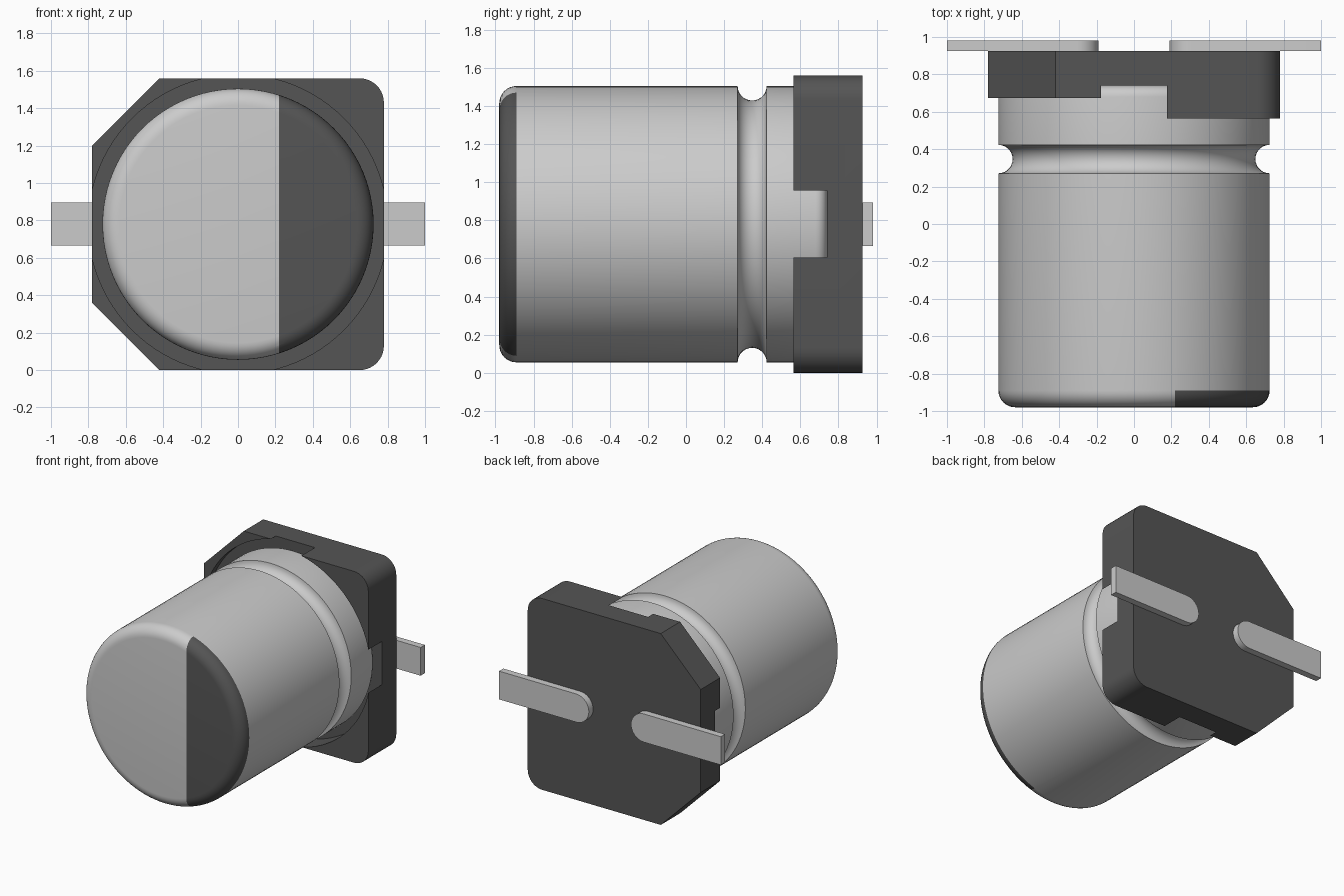
import bpy, bmesh
from math import sin, cos, pi, radians
from mathutils import Vector

if "Cube" in bpy.data.objects:
    bpy.data.objects.remove(bpy.data.objects["Cube"])

CZ = 0.78          # height of the can axis
R = 0.725          # can radius


def material(name, c):
    m = bpy.data.materials.new(name)
    m.diffuse_color = (c, c, c, 1)
    m.use_nodes = True
    m.node_tree.nodes["Principled BSDF"].inputs["Base Color"].default_value = m.diffuse_color
    return m


dark = material("dark_plastic", 0.09)
light = material("light_metal", 0.62)


def arc(cx, cy, r, a0, a1, n):
    return [(cx + r * cos(radians(a0 + (a1 - a0) * i / n)),
             cy + r * sin(radians(a0 + (a1 - a0) * i / n))) for i in range(n + 1)]


def finish(bm, name, *mats):
    bmesh.ops.recalc_face_normals(bm, faces=bm.faces)
    me = bpy.data.meshes.new(name)
    bm.to_mesh(me)
    bm.free()
    ob = bpy.data.objects.new(name, me)
    bpy.context.collection.objects.link(ob)
    for m in mats:
        me.materials.append(m)
    return ob


def smooth(ob):
    bpy.ops.object.select_all(action='DESELECT')
    ob.select_set(True)
    bpy.context.view_layer.objects.active = ob
    bpy.ops.object.shade_smooth_by_angle(angle=radians(30))


def extrude_y(name, outline, y0, y1, mat=None):
    """Extrude an (x, z) outline from y0 to y1."""
    bm = bmesh.new()
    f = bm.faces.new([bm.verts.new((x, y0, z)) for x, z in outline])
    ext = bmesh.ops.extrude_face_region(bm, geom=[f])
    bmesh.ops.translate(bm, vec=(0, y1 - y0, 0),
                        verts=[v for v in ext['geom'] if isinstance(v, bmesh.types.BMVert)])
    return finish(bm, name, *([mat] if mat else []))


def cut(target, cutter):
    mod = target.modifiers.new("cut", 'BOOLEAN')
    mod.operation = 'DIFFERENCE'
    mod.solver = 'EXACT'
    mod.object = cutter
    bpy.context.view_layer.objects.active = target
    bpy.ops.object.modifier_apply(modifier=mod.name)
    bpy.data.objects.remove(cutter)


# Can: (y, radius) profile with rounded ends and a crimp groove, revolved about y
fillet = 0.09
profile = (arc(-0.98 + fillet, R - fillet, fillet, 180, 90, 8)
           + arc(0.347, R, 0.076, 180, 360, 14)
           + arc(0.74 - 0.06, R - 0.06, 0.06, 90, 0, 6))
N = 96
bm = bmesh.new()
rings = [[bm.verts.new((r * cos(2 * pi * i / N), y, CZ + r * sin(2 * pi * i / N)))
          for i in range(N)] for y, r in profile]
for a, b in zip(rings, rings[1:]):
    for i in range(N):
        j = (i + 1) % N
        bm.faces.new((a[i], a[j], b[j], b[i]))
bm.faces.new(rings[0])
bm.faces.new(rings[-1])

# Polarity mark: dark segment on the front end of the can
front = [f for f in bm.faces if f.calc_center_median().y < -0.98 + fillet]
geom = front + list({e for f in front for e in f.edges}) + list({v for f in front for v in f.verts})
bmesh.ops.bisect_plane(bm, geom=geom, plane_co=(0.22, 0, 0), plane_no=(1, 0, 0), dist=1e-5)
for f in bm.faces:
    c = f.calc_center_bounds()
    if c.y < -0.98 + fillet - 1e-4 and c.x > 0.22:
        f.material_index = 1
smooth(finish(bm, "can", light, dark))

# Base: square block with two chamfered and two rounded corners
H, c, r = 0.78, 0.36, 0.13
outline = ([(-H + c, 0)] + arc(H - r, r, r, -90, 0, 10)
           + arc(H - r, 2 * H - r, r, 0, 90, 10)
           + [(-H + c, 2 * H), (-H, 2 * H - c), (-H, c)])
base = extrude_y("base", outline, 0.565, 0.925, dark)

# Socket for the can, breaking through each side, and lower walls on the chamfered half
cut(base, extrude_y("socket_cutter", arc(0, CZ, 0.80, 0, 360 - 360 / N, N - 1), 0.4, 0.74))
cut(base, extrude_y("step_cutter", [(-1, -0.2), (0, -0.2), (0, 1.8), (-1, 1.8)], 0.4, 0.675))
smooth(base)

# Leads: flat strips with a rounded inner end
w = 0.115
for s, name in ((1, "lead_right"), (-1, "lead_left")):
    strip = [(1, CZ + w)] + arc(0.19 + w, CZ, w, 90, 270, 16) + [(1, CZ - w)]
    smooth(extrude_y(name, [(s * x, z) for x, z in strip], 0.925, 0.98, light))
